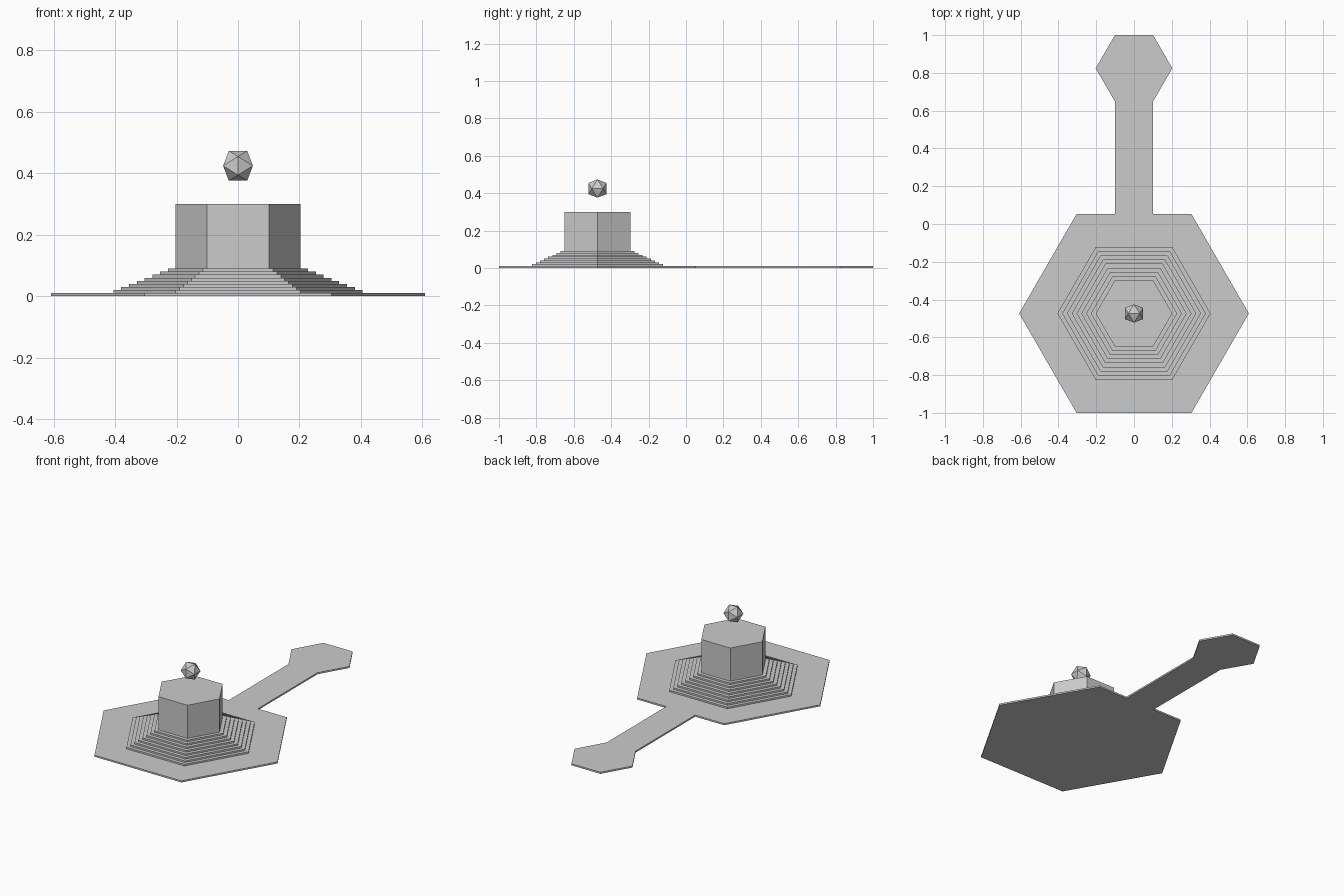
import bpy, bmesh
from math import cos, sin, pi, sqrt

if "Cube" in bpy.data.objects:
    bpy.data.objects.remove(bpy.data.objects["Cube"])

CY = -0.4735          # centre of the large platform
STEP_H = 0.01
R_TOWER = 0.2027


def hexagon(r, cy):
    return [(r * cos(i * pi / 3), cy + r * sin(i * pi / 3)) for i in range(6)]


def finish(name, bm):
    bmesh.ops.recalc_face_normals(bm, faces=bm.faces)
    mesh = bpy.data.meshes.new(name)
    bm.to_mesh(mesh)
    bm.free()
    obj = bpy.data.objects.new(name, mesh)
    bpy.context.collection.objects.link(obj)
    return obj


def prism(name, outline, z0, z1):
    bm = bmesh.new()
    face = bm.faces.new([bm.verts.new((x, y, z0)) for x, y in outline])
    top = bmesh.ops.extrude_face_region(bm, geom=[face], use_keep_orig=True)
    verts = [g for g in top["geom"] if isinstance(g, bmesh.types.BMVert)]
    bmesh.ops.translate(bm, verts=verts, vec=(0, 0, z1 - z0))
    return finish(name, bm)


# Ground plate: large hexagon, walkway and small hexagon in one outline
R_BIG = 3 * R_TOWER
big = hexagon(R_BIG, CY)
small = hexagon(R_TOWER, 1 - R_TOWER * sqrt(3) / 2)
w, y_join = R_TOWER / 2, big[1][1]
outline = ([big[3], big[4], big[5], big[0], big[1], (w, y_join)]
           + [small[5], small[0], small[1], small[2], small[3], small[4]]
           + [(-w, y_join), big[2]])
prism("ground_plate", outline, 0, STEP_H)

# Eight steps narrowing up to the tower
for i in range(8):
    r = R_TOWER * (2 - i / 8)
    prism(f"step_{i + 1}", hexagon(r, CY), STEP_H * (i + 1), STEP_H * (i + 2))

# Hexagonal tower
prism("tower", hexagon(R_TOWER, CY), 0.09, 0.30)

# Floating icosahedron, edge-on to the axes
phi = (1 + sqrt(5)) / 2
a = 0.0485 / phi
bm = bmesh.new()
for s in (-a, a):
    for t in (-a * phi, a * phi):
        for p in ((s, 0, t), (t, s, 0), (0, t, s)):
            bm.verts.new(p)
bmesh.ops.convex_hull(bm, input=bm.verts)
gem = finish("floating_gem", bm)
gem.location = (0, CY, 0.4245)
